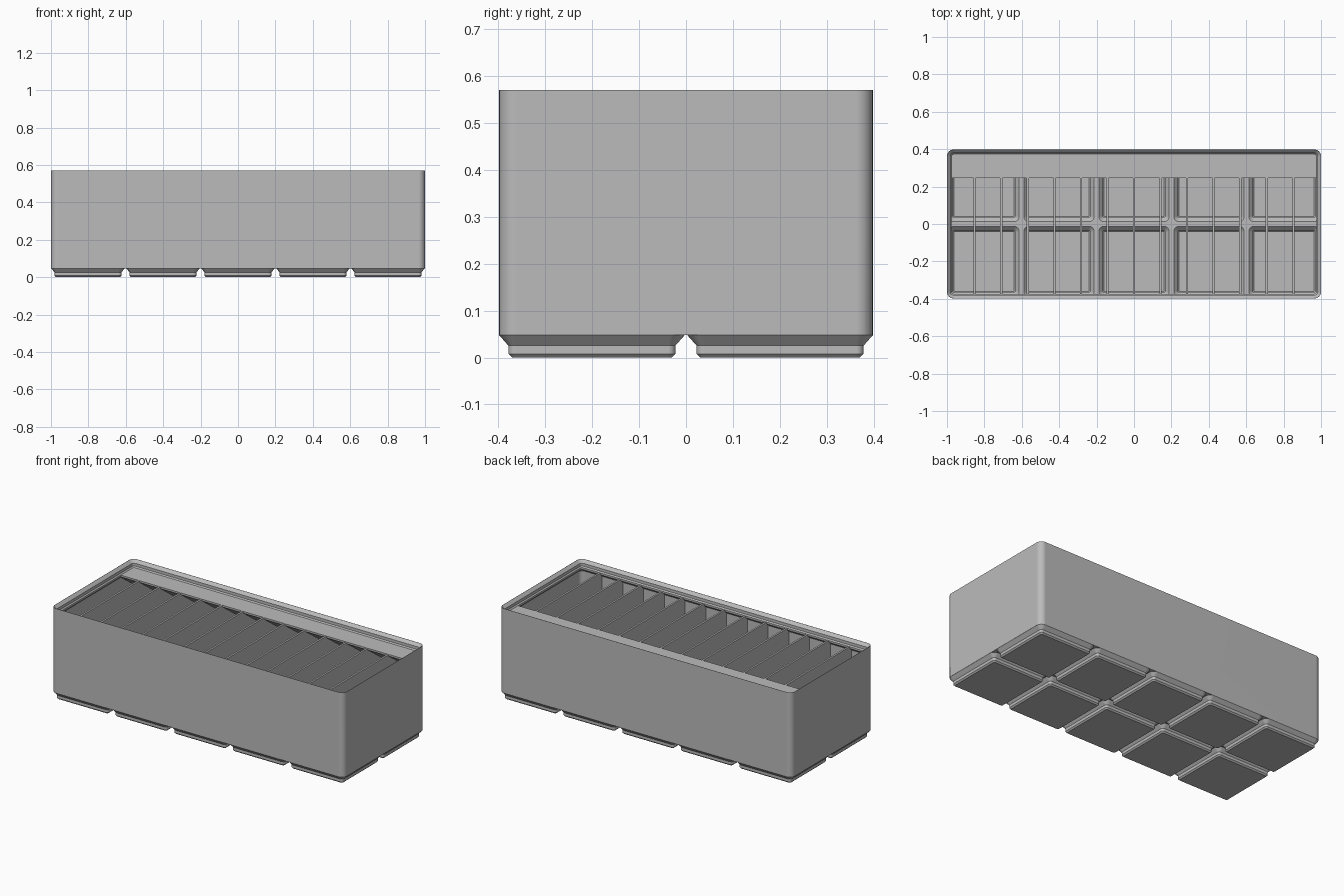
import bpy
import bmesh
import math

if "Cube" in bpy.data.objects:
    bpy.data.objects.remove(bpy.data.objects["Cube"], do_unlink=True)

PITCH = 0.401            # spacing of the feet
HX, HY = 1.0, 0.398      # outer half sizes of the bin
COLS, ROWS = 5, 2
SLOTS = 14
CELLS = [((c - (COLS - 1) / 2) * PITCH, (r - (ROWS - 1) / 2) * PITCH)
         for c in range(COLS) for r in range(ROWS)]

gray = bpy.data.materials.new("plain_gray")
gray.use_nodes = True
gray.diffuse_color = (0.5, 0.5, 0.5, 1)
bsdf = next(n for n in gray.node_tree.nodes if n.type == "BSDF_PRINCIPLED")
bsdf.inputs["Base Color"].default_value = (0.5, 0.5, 0.5, 1)


def finish(name, bm):
    bmesh.ops.recalc_face_normals(bm, faces=bm.faces)
    mesh = bpy.data.meshes.new(name)
    bm.to_mesh(mesh)
    bm.free()
    mesh.materials.append(gray)
    obj = bpy.data.objects.new(name, mesh)
    bpy.context.collection.objects.link(obj)
    return obj


def ring(bm, cx, cy, hx, hy, r, z, seg=8):
    """Rounded rectangle of vertices at height z."""
    verts = []
    for i, (sx, sy) in enumerate([(1, 1), (-1, 1), (-1, -1), (1, -1)]):
        for k in range(seg + 1):
            a = (i + k / seg) * math.pi / 2
            verts.append(bm.verts.new((cx + sx * (hx - r) + r * math.cos(a),
                                       cy + sy * (hy - r) + r * math.sin(a), z)))
    return verts


def loft(bm, rings):
    """Skin a stack of rings and cap both ends."""
    for a, b in zip(rings, rings[1:]):
        n = len(a)
        for i in range(n):
            j = (i + 1) % n
            bm.faces.new((a[i], a[j], b[j], b[i]))
    bm.faces.new(rings[0])
    bm.faces.new(rings[-1])


def cell_blocks(name, profile):
    """One lofted square block per foot; profile is (half size, radius, z)."""
    bm = bmesh.new()
    for cx, cy in CELLS:
        loft(bm, [ring(bm, cx, cy, h, h, r, z) for h, r, z in profile])
    return finish(name, bm)


def box(bm, x0, x1, y0, y1, z0, z1):
    vs = bmesh.ops.create_cube(bm, size=1)["verts"]
    for v in vs:
        v.co = ((x0 + x1) / 2 + v.co.x * (x1 - x0),
                (y0 + y1) / 2 + v.co.y * (y1 - y0),
                (z0 + z1) / 2 + v.co.z * (z1 - z0))


def boolean(obj, other, operation):
    mod = obj.modifiers.new(operation.lower(), "BOOLEAN")
    mod.object = other
    mod.operation = operation
    mod.solver = "EXACT"
    bpy.context.view_layer.update()
    graph = bpy.context.evaluated_depsgraph_get()
    mesh = bpy.data.meshes.new_from_object(obj.evaluated_get(graph))
    obj.modifiers.clear()
    obj.data = mesh
    bpy.data.objects.remove(other, do_unlink=True)


# Bin shell: up the outside, over the stacking lip, down to the floor (inset, z)
shell_profile = [(0, 0.0475), (0, 0.57), (0.001, 0.57), (0.0185, 0.5525),
                 (0.0185, 0.535), (0.025, 0.528), (0.025, 0.517),
                 (0.009, 0.501), (0.009, 0.0525)]
bm = bmesh.new()
loft(bm, [ring(bm, 0, 0, HX - i, HY - i, 0.036 - i, z) for i, z in shell_profile])
bin_shell = finish("bin_shell", bm)

# Stepped feet, hollow from inside
feet = cell_blocks("feet", [(0.170, 0.008, 0), (0.178, 0.0155, 0.008),
                            (0.178, 0.0155, 0.0255), (0.1975, 0.035, 0.0475),
                            (0.1975, 0.035, 0.050)])
boolean(bin_shell, feet, "UNION")
hollows = cell_blocks("foot_hollows", [(0.161, 0.005, 0.0095), (0.167, 0.010, 0.0155),
                                       (0.167, 0.010, 0.0305), (0.188, 0.028, 0.0515),
                                       (0.188, 0.028, 0.060)])
boolean(bin_shell, hollows, "DIFFERENCE")

# Dividers, reaching down into the hollow feet
bm = bmesh.new()
t = 0.0057
for k in range(1, SLOTS):
    x = (k - SLOTS / 2) * 0.142
    box(bm, x - t, x + t, -0.393, 0.393, 0.050, 0.527)
    for cy in (-PITCH / 2, PITCH / 2):
        box(bm, x - t, x + t, cy - 0.170, cy + 0.170, 0.0085, 0.051)
dividers = finish("dividers", bm)

# Label shelf along the back with a sloped underside
bm = bmesh.new()
ends = [[bm.verts.new((x, y, z)) for y, z in
         [(0.385, 0.528), (0.247, 0.528), (0.247, 0.517), (0.393, 0.411), (0.393, 0.520)]]
        for x in (-0.982, 0.982)]
loft(bm, ends)
label_shelf = finish("label_shelf", bm)

# Smooth rounded corners, flat walls
bpy.ops.object.select_all(action="DESELECT")
bin_shell.select_set(True)
bpy.context.view_layer.objects.active = bin_shell
bpy.ops.object.shade_smooth_by_angle(angle=math.radians(30))
weighted = bin_shell.modifiers.new("weighted_normals", "WEIGHTED_NORMAL")
weighted.keep_sharp = True
